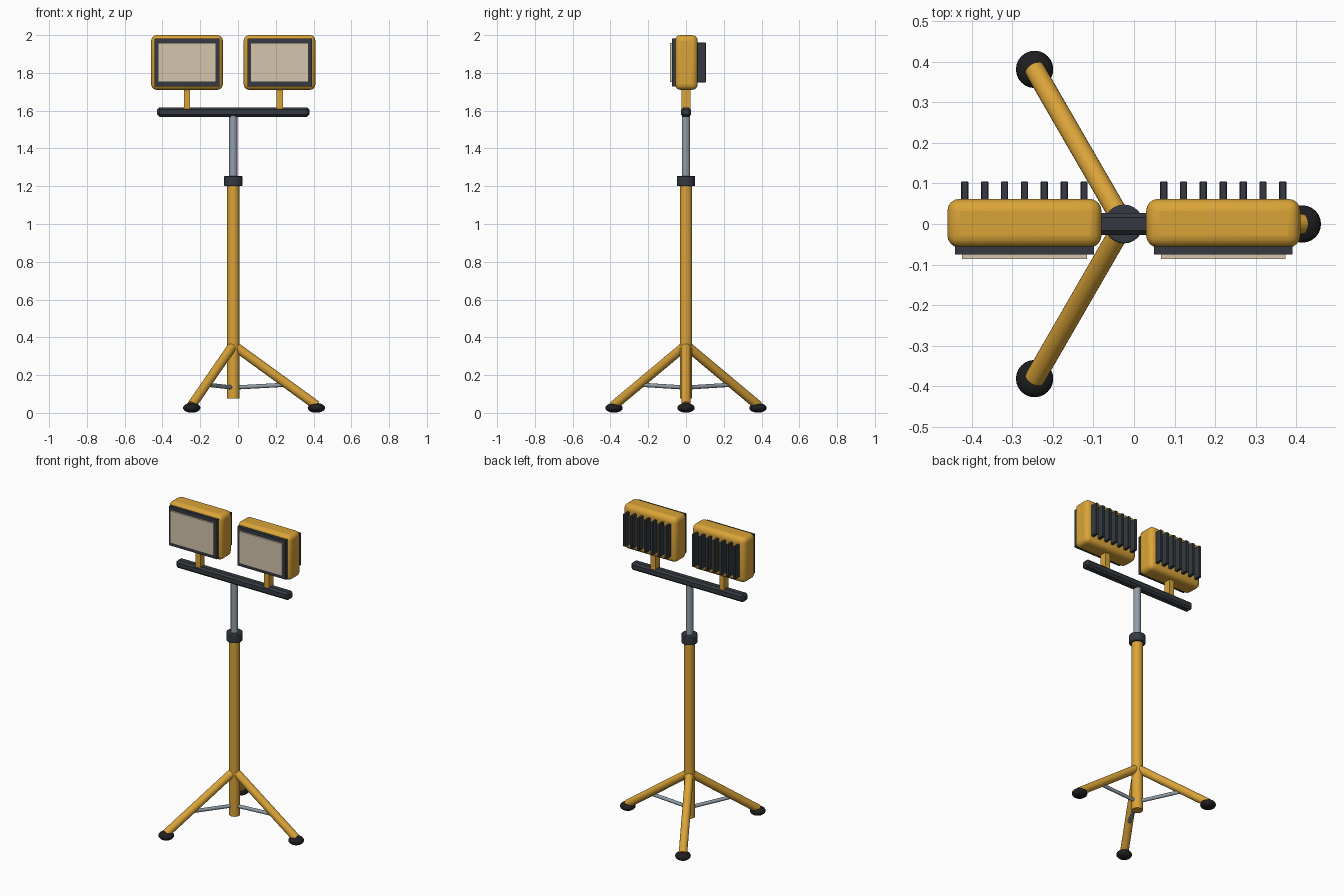
import bpy, bmesh
from math import cos, sin, radians
from mathutils import Vector

cube = bpy.data.objects.get("Cube")
if cube:
    bpy.data.objects.remove(cube, do_unlink=True)

MAST_X = -0.025


def material(name, rgb):
    m = bpy.data.materials.new(name)
    m.use_nodes = True
    m.diffuse_color = (*rgb, 1)
    m.node_tree.nodes["Principled BSDF"].inputs["Base Color"].default_value = (*rgb, 1)
    return m


yellow = material("yellow paint", (0.70, 0.37, 0.04))
dark = material("dark grey metal", (0.035, 0.042, 0.052))
rubber = material("black rubber", (0.013, 0.013, 0.014))
steel = material("bare steel", (0.29, 0.34, 0.39))
glass = material("warm lamp glass", (0.66, 0.56, 0.42))


def finish(name, bm, mat, bevel=0, segments=1, smooth=True):
    mesh = bpy.data.meshes.new(name)
    bm.to_mesh(mesh)
    bm.free()
    mesh.materials.append(mat)
    ob = bpy.data.objects.new(name, mesh)
    bpy.context.collection.objects.link(ob)
    if bevel:
        mod = ob.modifiers.new("Bevel", "BEVEL")
        mod.width, mod.segments = bevel, segments
    if smooth:
        bpy.ops.object.select_all(action="DESELECT")
        ob.select_set(True)
        bpy.context.view_layer.objects.active = ob
        bpy.ops.object.shade_smooth_by_angle(angle=radians(35))
    return ob


def box(name, centre, size, mat, bevel=0, segments=1):
    bm = bmesh.new()
    bmesh.ops.create_cube(bm, size=1)
    bmesh.ops.scale(bm, vec=size, verts=bm.verts)
    ob = finish(name, bm, mat, bevel, segments, smooth=segments > 1)
    ob.location = centre
    return ob


def rod(name, start, end, radius, mat, sides=24, bevel=0):
    start, end = Vector(start), Vector(end)
    axis = end - start
    bm = bmesh.new()
    bmesh.ops.create_cone(bm, cap_ends=True, segments=sides, radius1=radius,
                          radius2=radius, depth=axis.length)
    bmesh.ops.rotate(bm, verts=bm.verts, matrix=axis.to_track_quat("Z", "Y").to_matrix())
    ob = finish(name, bm, mat, bevel, 2)
    ob.location = (start + end) / 2
    return ob


def upright(name, z0, z1, radius, mat, bevel=0):
    return rod(name, (MAST_X, 0, z0), (MAST_X, 0, z1), radius, mat, bevel=bevel)


# Telescopic mast
upright("outer_mast", 0.075, 1.21, 0.033, yellow)
upright("mast_collar", 1.2, 1.255, 0.048, dark, bevel=0.004)
upright("inner_mast", 1.24, 1.58, 0.022, steel)

# Tripod: legs, braces and rubber feet
for i, angle in enumerate((0, 120, 240), 1):
    def radial(r, z):
        a = radians(angle)
        return Vector((MAST_X + r * cos(a), r * sin(a), z))

    rod(f"leg_{i}", radial(0.015, 0.348), radial(0.44, 0.04), 0.025, yellow)
    rod(f"brace_{i}", radial(0.02, 0.135), radial(0.26, 0.148), 0.011, steel, sides=12)
    bm = bmesh.new()
    bmesh.ops.create_uvsphere(bm, u_segments=24, v_segments=12, radius=0.046)
    bmesh.ops.scale(bm, vec=(1, 1, 0.56), verts=bm.verts)
    finish(f"foot_{i}", bm, rubber).location = radial(0.44, 0.0265)

# Crossbar with chamfered edges
box("crossbar", (MAST_X, 0, 1.592), (0.805, 0.055, 0.05), dark, 0.012)

# Two floodlights
for side, x in (("right", -0.27), ("left", 0.22)):
    box(f"{side}_bracket", (x, 0, 1.67), (0.034, 0.045, 0.12), yellow)
    box(f"{side}_housing", (x, 0.002, 1.855), (0.38, 0.12, 0.29), yellow, 0.03, 4)
    box(f"{side}_bezel", (x, -0.06, 1.855), (0.342, 0.03, 0.252), dark)
    box(f"{side}_glass", (x, -0.076, 1.855), (0.308, 0.02, 0.208), glass)
    for n in range(7):
        box(f"{side}_cooling_fin_{n + 1}", (x + (n - 3) * 0.049, 0.078, 1.855),
            (0.018, 0.054, 0.21), dark, 0.002)
